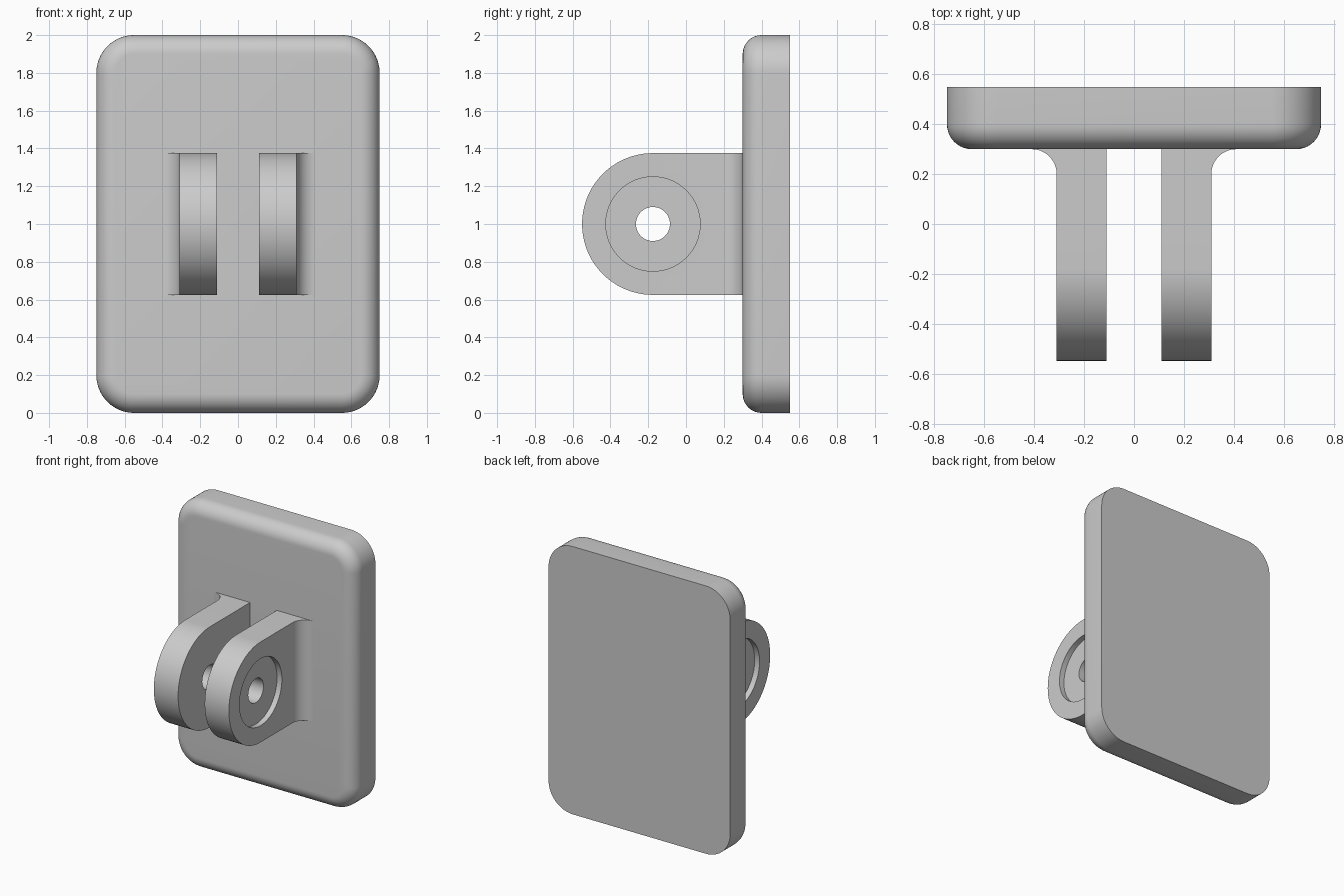
import bpy, bmesh, math
from mathutils import Matrix

if "Cube" in bpy.data.objects:
    bpy.data.objects.remove(bpy.data.objects["Cube"], do_unlink=True)

grey = bpy.data.materials.new("light_grey")
grey.use_nodes = True
grey.diffuse_color = (0.6, 0.6, 0.6, 1)
grey.node_tree.nodes["Principled BSDF"].inputs["Base Color"].default_value = (0.6, 0.6, 0.6, 1)


def make(name, bm):
    bmesh.ops.recalc_face_normals(bm, faces=bm.faces)
    mesh = bpy.data.meshes.new(name)
    bm.to_mesh(mesh)
    bm.free()
    mesh.materials.append(grey)
    obj = bpy.data.objects.new(name, mesh)
    bpy.context.collection.objects.link(obj)
    return obj


def activate(obj):
    bpy.ops.object.select_all(action='DESELECT')
    obj.select_set(True)
    bpy.context.view_layer.objects.active = obj


def bevel(bm, test, radius, segments):
    edges = [e for e in bm.edges if test(e.verts[0].co, e.verts[1].co)]
    bmesh.ops.bevel(bm, geom=edges, offset=radius, segments=segments,
                    profile=0.5, affect='EDGES', clamp_overlap=False)


# Backing plate: rounded corners, then a rounded front rim
BACK, FRONT = 0.55, 0.3
bm = bmesh.new()
bmesh.ops.create_cube(bm, size=1)
bmesh.ops.scale(bm, vec=(1.5, BACK - FRONT, 2), verts=bm.verts)
bmesh.ops.translate(bm, vec=(0, (BACK + FRONT) / 2, 1), verts=bm.verts)
bevel(bm, lambda a, b: abs(a.y - b.y) > 0.1, 0.2, 16)
bevel(bm, lambda a, b: max(a.y, b.y) < FRONT + 0.01, 0.1, 10)
plate = make("backing_plate", bm)

# Clevis lug: footprint with a fillet at the root, extruded upwards
INNER, OUTER, R, FILLET = 0.11, 0.31, 0.375, 0.1
NOSE, EMBED = -0.55, FRONT + 0.02
steps = 12
arc = []
for i in range(steps + 1):
    t = math.pi / 2 * i / steps
    arc.append((OUTER + FILLET * (1 - math.cos(t)), FRONT - FILLET * (1 - math.sin(t))))
outline = [(INNER, EMBED), (INNER, NOSE), (OUTER, NOSE)] + arc + [(OUTER + FILLET, EMBED)]
bm = bmesh.new()
base = bm.faces.new([bm.verts.new((x, y, 1 - R)) for x, y in outline])
top = bmesh.ops.extrude_face_region(bm, geom=[base])["geom"]
bmesh.ops.translate(bm, vec=(0, 0, 2 * R),
                    verts=[v for v in top if isinstance(v, bmesh.types.BMVert)])
bmesh.ops.recalc_face_normals(bm, faces=bm.faces)
# Round the nose into a half circle
bevel(bm, lambda a, b: max(a.y, b.y) < NOSE + 0.01 and abs(a.x - b.x) > 0.1, R - 0.001, 24)
bmesh.ops.remove_doubles(bm, verts=bm.verts, dist=0.004)
lugs = make("clevis_lugs", bm)


# Pin hole and shallow outer recess
def drill(radius, x0, x1):
    bm = bmesh.new()
    bmesh.ops.create_cone(bm, cap_ends=True, segments=64, radius1=radius, radius2=radius,
                          depth=x1 - x0, matrix=Matrix.Translation(((x0 + x1) / 2, NOSE + R, 1))
                          @ Matrix.Rotation(math.pi / 2, 4, 'Y'))
    cutter = make("cutter", bm)
    cutter.hide_render = True
    activate(lugs)
    mod = lugs.modifiers.new("drill", 'BOOLEAN')
    mod.operation, mod.solver, mod.object = 'DIFFERENCE', 'EXACT', cutter
    bpy.ops.object.modifier_apply(modifier=mod.name)
    bpy.data.objects.remove(cutter, do_unlink=True)


drill(0.25, OUTER - 0.04, OUTER + 0.2)
drill(0.09, INNER - 0.1, OUTER + 0.1)
mirror = lugs.modifiers.new("mirror", 'MIRROR')
bpy.ops.object.modifier_apply(modifier=mirror.name)

for obj in (plate, lugs):
    activate(obj)
    bpy.ops.object.shade_smooth_by_angle(angle=math.radians(30))
